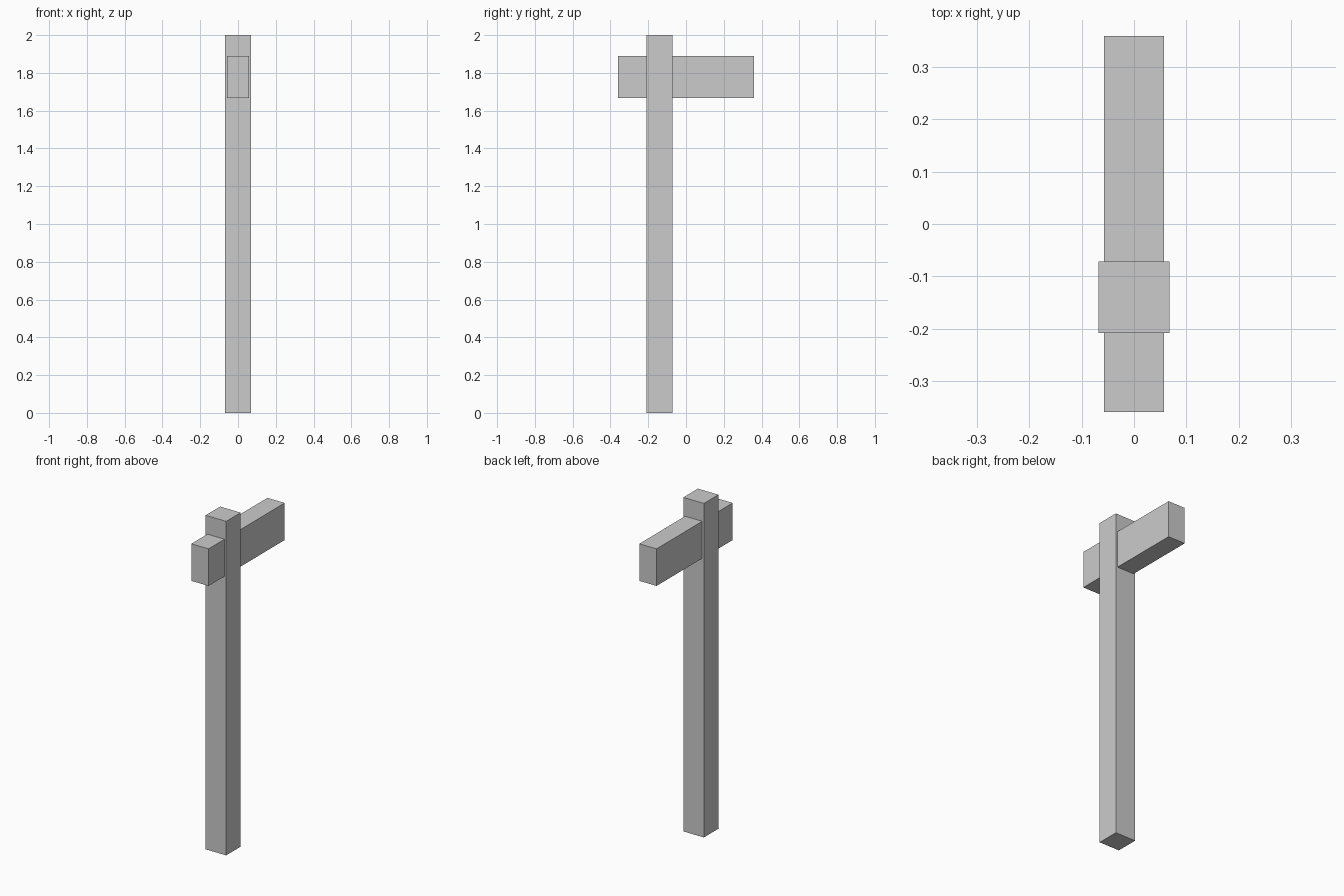
import bpy

if "Cube" in bpy.data.objects:
    bpy.data.objects.remove(bpy.data.objects["Cube"])


def box(name, x, y, z):
    """Box spanning the given (min, max) ranges."""
    spans = (x, y, z)
    bpy.ops.mesh.primitive_cube_add(size=1, location=[(a + b) / 2 for a, b in spans])
    obj = bpy.context.object
    obj.name = name
    obj.scale = [b - a for a, b in spans]
    bpy.ops.object.transform_apply(location=False, rotation=False, scale=True)
    return obj


# Tall square upright
box("post", (-0.068, 0.068), (-0.209, -0.072), (0, 2))

# Horizontal beam passing through the upright near the top
box("crossbeam", (-0.057, 0.057), (-0.36, 0.36), (1.668, 1.89))
